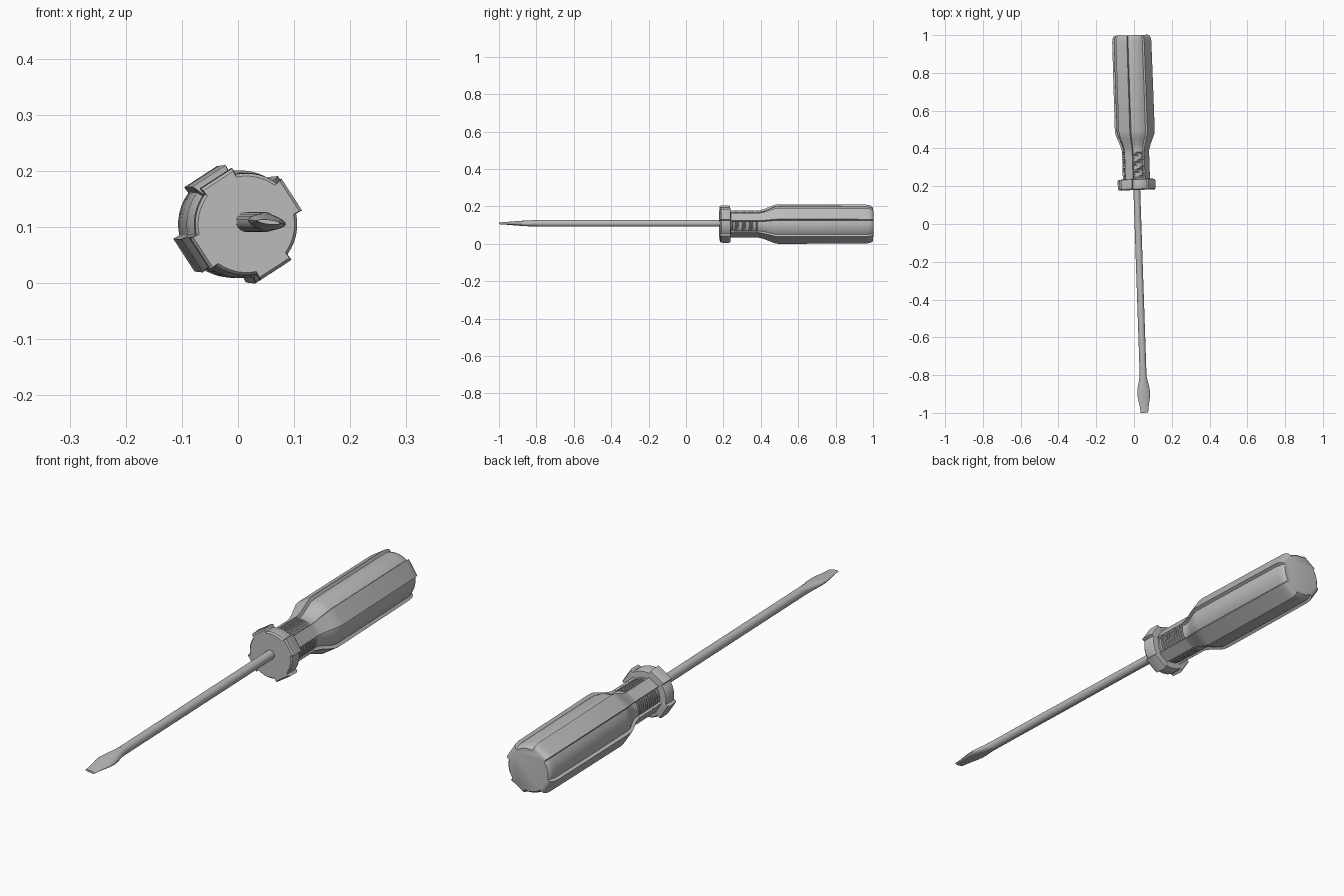
import bpy, bmesh, math

old = bpy.data.objects.get("Cube")
if old:
    bpy.data.objects.remove(old)

grey = bpy.data.materials.new("mid_grey")
grey.use_nodes = True
colour = (0.5, 0.5, 0.5, 1)
grey.diffuse_color = colour
grey.node_tree.nodes["Principled BSDF"].inputs["Base Color"].default_value = colour

CENTRE = (0.021, 0, 0.105)   # tool axis, turned slightly in plan
TURN = 0.034


def loft(name, sections, smooth=35):
    """Skin a list of closed rings of points, capping both ends."""
    bm = bmesh.new()
    rings = [[bm.verts.new(p) for p in s] for s in sections]
    n = len(rings[0])
    for a, b in zip(rings, rings[1:]):
        for i in range(n):
            j = (i + 1) % n
            bm.faces.new((a[i], a[j], b[j], b[i]))
    bm.faces.new(rings[0])
    bm.faces.new(rings[-1])
    bmesh.ops.recalc_face_normals(bm, faces=bm.faces[:])
    mesh = bpy.data.meshes.new(name)
    bm.to_mesh(mesh)
    bm.free()
    mesh.materials.append(grey)
    ob = bpy.data.objects.new(name, mesh)
    bpy.context.collection.objects.link(ob)
    ob.location = CENTRE
    ob.rotation_euler.z = TURN
    bpy.ops.object.select_all(action='DESELECT')
    ob.select_set(True)
    bpy.context.view_layer.objects.active = ob
    bpy.ops.object.shade_smooth_by_angle(angle=math.radians(smooth))
    return ob


def lobed(y, flat, gap):
    """Ring with four flat raised lobes and round valleys between them."""
    pts = []
    for k in range(4):
        for a in (-19, -9, 0, 9, 19, 21, 29, 37, 45, 53, 61, 69):
            r = flat / math.cos(math.radians(a)) if a < 20 else gap
            t = math.radians(33 + 90 * k + a)
            pts.append((r * math.cos(t), y, r * math.sin(t)))
    return pts


# Handle: neck with ribbed valleys, shoulder, long grip, rounded butt
handle = [lobed(0.22, 0.070, 0.064), lobed(0.245, 0.070, 0.064)]
RIBS = 11
for i in range(RIBS):
    y = 0.25 + 0.0125 * i
    handle += [lobed(y + d, 0.070, g) for d, g in
               ((0, 0.059), (0.004, 0.059), (0.005, 0.066), (0.011, 0.066))]
for y, flat, gap in ((0.395, 0.072, 0.064), (0.42, 0.079, 0.070),
                     (0.45, 0.091, 0.083), (0.475, 0.100, 0.093),
                     (0.495, 0.103, 0.096), (0.75, 0.102, 0.096),
                     (0.965, 0.101, 0.095), (0.985, 0.098, 0.092),
                     (0.996, 0.092, 0.088), (1.0, 0.085, 0.083)):
    handle.append(lobed(y, flat, gap))
loft("handle", handle)

# Collar: guard ring with four lugs
loft("collar", [lobed(*s) for s in (
    (0.18, 0.092, 0.086), (0.186, 0.097, 0.091), (0.228, 0.098, 0.092),
    (0.236, 0.094, 0.088), (0.238, 0.070, 0.066))])


def oval(y, w, t, tilt=0.0):
    """Elliptical ring, w half width and t half thickness."""
    c, s = math.cos(tilt), math.sin(tilt)
    ring = []
    for i in range(20):
        a = math.tau * i / 20
        x, z = w * math.cos(a), t * math.sin(a)
        ring.append((x * c - z * s, y, x * s + z * c + 0.004))
    return ring


# Shaft: round rod
loft("shaft", [oval(0.2, 0.018, 0.018), oval(-0.8, 0.018, 0.018)])

# Blade: flares out, then tapers to a thin flat tip
loft("blade", [oval(y, w, t, -0.12) for y, w, t in (
    (-0.79, 0.018, 0.018), (-0.81, 0.019, 0.0175), (-0.87, 0.032, 0.014),
    (-0.895, 0.034, 0.012), (-0.92, 0.032, 0.010), (-0.97, 0.023, 0.006),
    (-1.0, 0.020, 0.004))])
